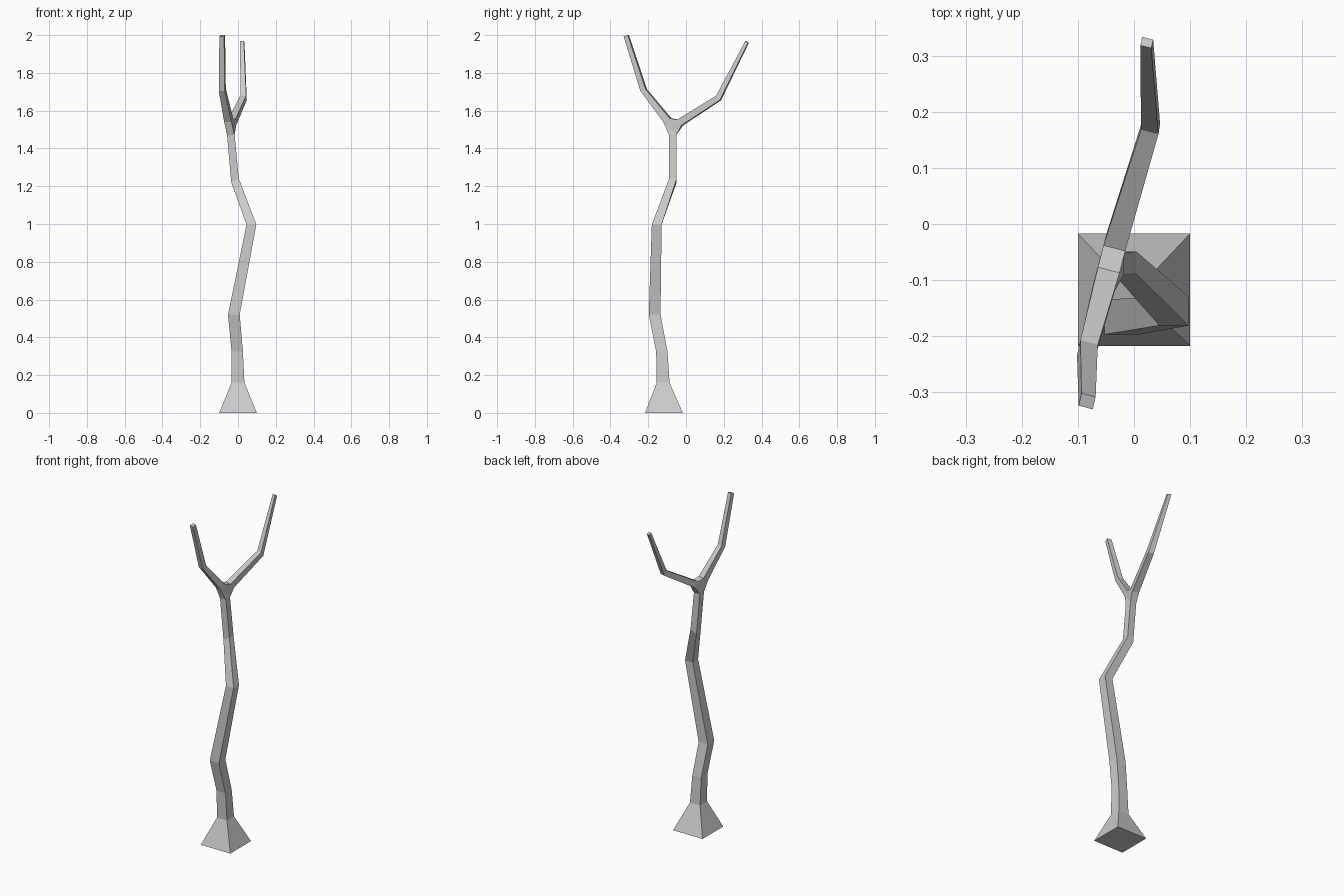
import bpy, bmesh
from mathutils import Vector

if "Cube" in bpy.data.objects:
    bpy.data.objects.remove(bpy.data.objects["Cube"])

bm = bmesh.new()
SIDE = Vector((0.97, -0.25, 0))  # sideways direction of both branches


def bridge(a, b):
    for i in range(4):
        j = (i + 1) % 4
        bm.faces.new((a[i], a[j], b[j], b[i]))


def square(x, y, z, h, tilt=0.0):
    return [bm.verts.new((x + sx * h, y + sy * h, z + sx * tilt))
            for sx, sy in ((-1, -1), (1, -1), (1, 1), (-1, 1))]


def branch_ring(outer, inner, h):
    o, i = Vector(outer), Vector(inner)
    return [bm.verts.new(p) for p in (o - SIDE * h, o + SIDE * h, i + SIDE * h, i - SIDE * h)]


def branch(rings):
    loops = [branch_ring(*r) for r in rings]
    for a, b in zip(loops, loops[1:]):
        bridge(a, b)
    bm.faces.new(loops[-1])
    return loops[0]


# crooked trunk with flared foot
trunk = [square(*r) for r in (
    (0, -0.117, 0, 0.1),
    (0, -0.121, 0.16, 0.034),
    (-0.004, -0.128, 0.325, 0.030),
    (-0.022, -0.166, 0.52, 0.031),
    (0.071, -0.155, 0.997, 0.026),
    (-0.016, -0.069, 1.232, 0.020, 0.01),
    (-0.038, -0.071, 1.472, 0.020))]
for a, b in zip(trunk, trunk[1:]):
    bridge(a, b)
bm.faces.new(trunk[0][::-1])

# front and back branches
A = branch([((-0.054, -0.115, 1.54), (-0.045, -0.082, 1.56), 0.020),
            ((-0.086, -0.238, 1.705), (-0.080, -0.211, 1.715), 0.016),
            ((-0.086, -0.327, 1.993), (-0.081, -0.305, 2.0), 0.013)])
B = branch([((-0.029, -0.020, 1.522), (-0.035, -0.043, 1.552), 0.020),
            ((0.031, 0.182, 1.655), (0.028, 0.164, 1.68), 0.016),
            ((0.0245, 0.331, 1.96), (0.021, 0.316, 1.968), 0.010)])

# fork joining trunk and branches
t = trunk[-1]
bm.faces.new((t[0], t[1], A[1], A[0]))
bm.faces.new((t[2], t[3], B[0], B[1]))
bm.faces.new((A[3], A[2], B[2], B[3]))
for k, (f, b, lo, hi) in enumerate(((t[0], t[3], 0, 3), (t[1], t[2], 1, 2))):
    bm.faces.new((f, b, A[lo]))
    bm.faces.new((b, B[lo], A[lo]))
    bm.faces.new((A[lo], B[lo], B[hi], A[hi]))

bmesh.ops.recalc_face_normals(bm, faces=bm.faces)
mesh = bpy.data.meshes.new("bare_tree")
bm.to_mesh(mesh)
bm.free()
bpy.context.collection.objects.link(bpy.data.objects.new("bare_tree", mesh))
